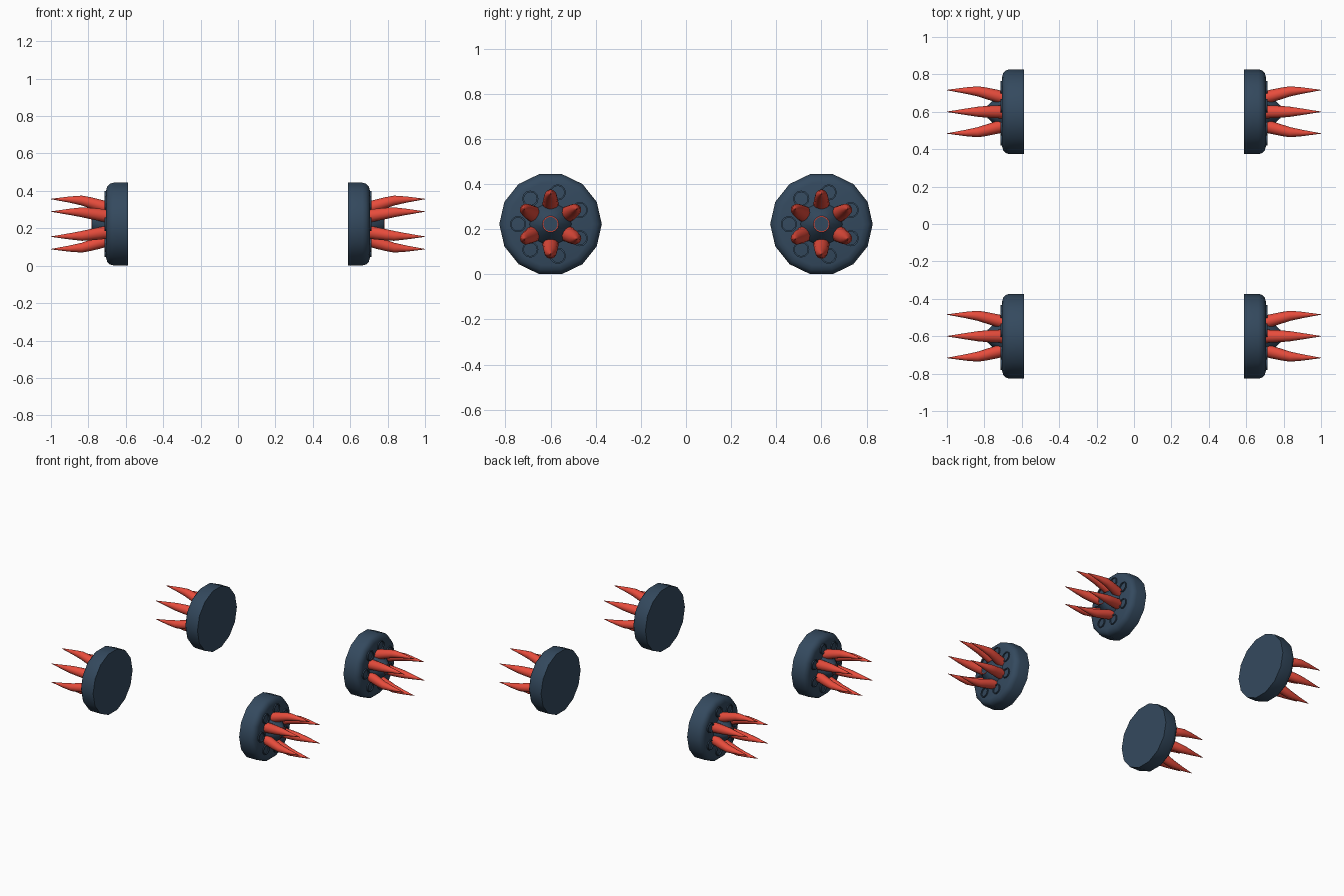
import bpy, bmesh, math
from mathutils import Vector

if "Cube" in bpy.data.objects:
    bpy.data.objects.remove(bpy.data.objects["Cube"])

def material(name, col):
    m = bpy.data.materials.new(name)
    m.diffuse_color = (*col, 1)
    m.use_nodes = True
    m.node_tree.nodes["Principled BSDF"].inputs["Base Color"].default_value = m.diffuse_color
    return m

SLATE = material("slate blue", (0.034, 0.067, 0.112))
RED = material("spike red", (0.799, 0.072, 0.045))
CZ, R = 0.2225, 0.227

def finish(name, bm, mat):
    bmesh.ops.recalc_face_normals(bm, faces=bm.faces)
    me = bpy.data.meshes.new(name)
    bm.to_mesh(me)
    bm.free()
    me.materials.append(mat)
    ob = bpy.data.objects.new(name, me)
    bpy.context.collection.objects.link(ob)
    bpy.ops.object.select_all(action='DESELECT')
    ob.select_set(True)
    bpy.context.view_layer.objects.active = ob
    bpy.ops.object.shade_smooth_by_angle(angle=math.radians(35))

def loft(bm, rings, sides, closed=False):
    """Skin circles facing +x; each ring is (x, radius, centre y, centre z)."""
    loops = [[bm.verts.new((x, cy + r * math.cos(2 * math.pi * i / sides),
                            cz + r * math.sin(2 * math.pi * i / sides)))
              for i in range(sides)] for x, r, cy, cz in rings]
    pairs = list(zip(loops, loops[1:])) + ([(loops[-1], loops[0])] if closed else [])
    for a, b in pairs:
        for i in range(sides):
            j = (i + 1) % sides
            bm.faces.new((a[i], a[j], b[j], b[i]))
    if not closed:
        bm.faces.new(loops[0])
        bm.faces.new(loops[-1])

def place(bm, side, y):
    for v in bm.verts:
        v.co = Vector((side * v.co.x, v.co.y + y, v.co.z + CZ))

def build_wheel(side, y, tag):
    # tyre with rounded outer shoulder
    bm = bmesh.new()
    profile = [(0.588, R), (0.665, R), (0.685, 0.221), (0.699, 0.207), (0.705, 0.186)]
    loft(bm, [(x, r, 0, 0) for x, r in profile], 14)
    place(bm, side, y)
    finish("wheel_" + tag, bm, SLATE)

    # tapered hub
    bm = bmesh.new()
    loft(bm, [(0.70, 0.095, 0, 0), (0.73, 0.082, 0, 0), (0.78, 0.036, 0, 0)], 14)
    place(bm, side, y)
    finish("hub_" + tag, bm, SLATE)

    # thin red trim around the hub end
    bm = bmesh.new()
    loft(bm, [(0.777, 0.036, 0, 0), (0.782, 0.036, 0, 0),
              (0.782, 0.032, 0, 0), (0.777, 0.032, 0, 0)], 14, True)
    place(bm, side, y)
    finish("hub_trim_" + tag, bm, RED)

    # seven raised lug sockets
    bm = bmesh.new()
    for k in range(7):
        a = math.pi + 2 * math.pi * k / 7
        c = (0.144 * math.cos(a), 0.144 * math.sin(a))
        loft(bm, [(0.69, 0.036, *c), (0.713, 0.036, *c),
                  (0.713, 0.029, *c), (0.69, 0.029, *c)], 12, True)
    place(bm, side, y)
    finish("lug_sockets_" + tag, bm, SLATE)

    # six spikes that lean outward and then straighten
    bm = bmesh.new()
    spine = [(0.69, 0.036, 0.084), (0.74, 0.034, 0.099), (0.79, 0.031, 0.114),
             (0.835, 0.027, 0.126), (0.90, 0.017, 0.131), (1.0, 0.001, 0.134)]
    for k in range(6):
        a = math.pi / 2 + math.pi * k / 3
        loft(bm, [(x, r, d * math.cos(a), d * math.sin(a)) for x, r, d in spine], 14)
    place(bm, side, y)
    finish("spikes_" + tag, bm, RED)

for side, sname in ((-1, "left"), (1, "right")):
    for y, yname in ((-0.6, "front"), (0.6, "back")):
        build_wheel(side, y, yname + "_" + sname)
